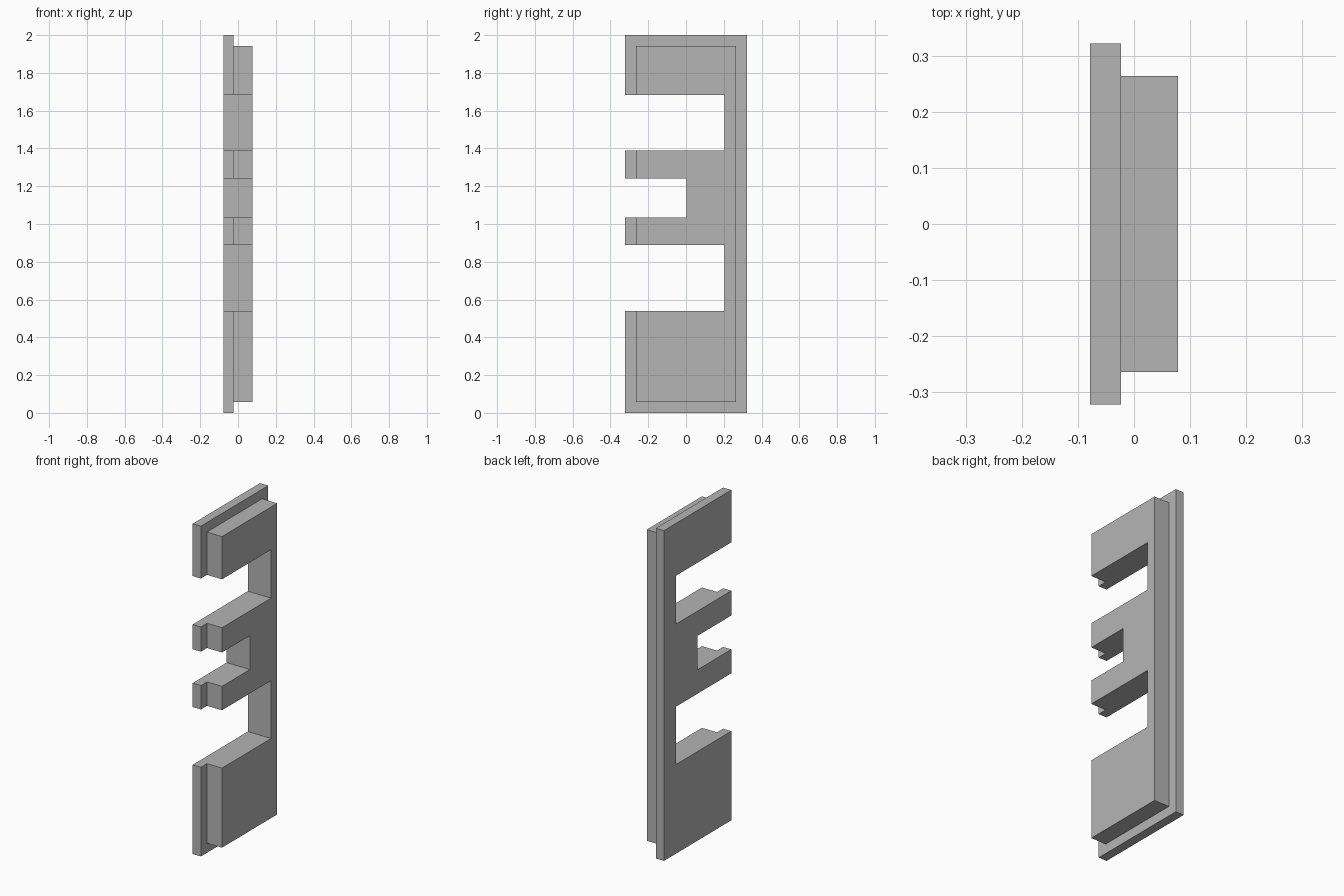
import bpy
import bmesh
from mathutils import Vector

cube = bpy.data.objects.get("Cube")
if cube:
    bpy.data.objects.remove(cube, do_unlink=True)

# One plain grey for the whole model
grey = bpy.data.materials.new("plain grey")
grey.use_nodes = True
colour = (0.46, 0.46, 0.46, 1.0)
grey.diffuse_color = colour
grey.node_tree.nodes["Principled BSDF"].inputs["Base Color"].default_value = colour

HALF_DEPTH = 0.322
HEIGHT = 2.0
# Notches cut in from the front edge: bottom, top, inner y
NOTCHES = [(0.54, 0.89, 0.205), (1.035, 1.24, 0.003), (1.39, 1.683, 0.205)]


def notched_slab(name, x_min, x_max, margin):
    """Extrude the notched outline, shrunk by margin at its outer edges."""
    y, bottom, top = HALF_DEPTH - margin, margin, HEIGHT - margin
    outline = [(y, top), (y, bottom), (-y, bottom)]
    outline.reverse()
    outline = [(y, top), (-y, top)]
    for low, high, inner in reversed(NOTCHES):
        outline += [(-y, high), (inner, high), (inner, low), (-y, low)]
    outline += [(-y, bottom), (y, bottom)]

    bm = bmesh.new()
    face = bm.faces.new([bm.verts.new((x_min, py, pz)) for py, pz in outline])
    result = bmesh.ops.extrude_face_region(bm, geom=[face])
    moved = [v for v in result["geom"] if isinstance(v, bmesh.types.BMVert)]
    bmesh.ops.translate(bm, verts=moved, vec=Vector((x_max - x_min, 0, 0)))
    bmesh.ops.recalc_face_normals(bm, faces=bm.faces)

    mesh = bpy.data.meshes.new(name)
    bm.to_mesh(mesh)
    bm.free()
    mesh.materials.append(grey)
    obj = bpy.data.objects.new(name, mesh)
    bpy.context.collection.objects.link(obj)
    return obj


# Wide backing plate and the narrower raised panel on its left side
notched_slab("backing_plate", -0.078, -0.023, 0.0)
notched_slab("raised_panel", -0.023, 0.078, 0.058)
